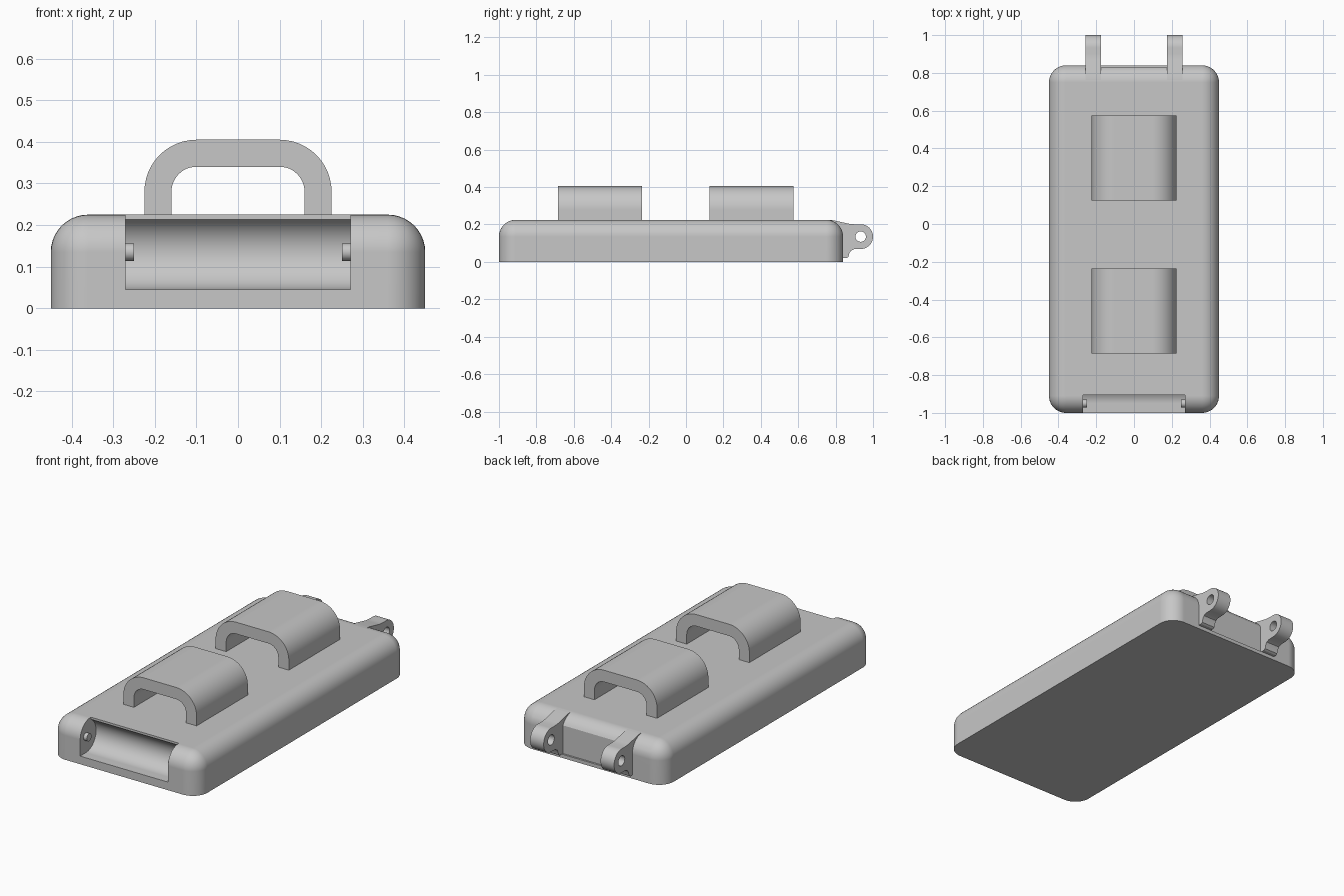
import bpy, bmesh, math

old = bpy.data.objects.get("Cube")
if old:
    bpy.data.objects.remove(old, do_unlink=True)

grey = bpy.data.materials.new("plain_grey")
grey.use_nodes = True
grey.diffuse_color = (0.57, 0.57, 0.57, 1)
grey.node_tree.nodes["Principled BSDF"].inputs["Base Color"].default_value = grey.diffuse_color


def link(name, bm):
    bmesh.ops.recalc_face_normals(bm, faces=bm.faces)
    mesh = bpy.data.meshes.new(name)
    bm.to_mesh(mesh)
    bm.free()
    mesh.materials.append(grey)
    obj = bpy.data.objects.new(name, mesh)
    bpy.context.collection.objects.link(obj)
    return obj


def prism(name, profile, axis, start, end):
    """Extrude a profile along x (profile is y, z) or y (profile is x, z)."""
    bm = bmesh.new()
    place = (lambda a, b: (start, a, b)) if axis == "x" else (lambda a, b: (a, start, b))
    face = bm.faces.new([bm.verts.new(place(a, b)) for a, b in profile])
    out = bmesh.ops.extrude_face_region(bm, geom=[face])
    moved = [v for v in out["geom"] if isinstance(v, bmesh.types.BMVert)]
    step = (end - start, 0, 0) if axis == "x" else (0, end - start, 0)
    bmesh.ops.translate(bm, verts=moved, vec=step)
    return link(name, bm)


def arc(cx, cy, r, a0, a1, n):
    angles = [math.radians(a0 + (a1 - a0) * i / n) for i in range(n + 1)]
    return [(cx + r * math.cos(a), cy + r * math.sin(a)) for a in angles]


def activate(obj):
    bpy.ops.object.select_all(action="DESELECT")
    obj.select_set(True)
    bpy.context.view_layer.objects.active = obj


def cut(obj, cutter):
    mod = obj.modifiers.new("cut", "BOOLEAN")
    mod.operation = "DIFFERENCE"
    mod.solver = "EXACT"
    mod.object = cutter
    activate(obj)
    bpy.ops.object.modifier_apply(modifier=mod.name)
    bpy.data.objects.remove(cutter, do_unlink=True)


def smooth(obj):
    activate(obj)
    bpy.ops.object.shade_smooth_by_angle(angle=math.radians(30))
    obj.modifiers.new("normals", "WEIGHTED_NORMAL").keep_sharp = True


# Body: slab with every edge rounded except around the flat underside
W, FRONT, BACK, H, R = 0.45, -1.0, 0.84, 0.225, 0.09
bm = bmesh.new()
bmesh.ops.create_cube(bm, size=1)
for v in bm.verts:
    v.co = (v.co.x * 2 * W, v.co.y * (BACK - FRONT) + (BACK + FRONT) / 2, (v.co.z + 0.5) * H)
edges = [e for e in bm.edges if max(v.co.z for v in e.verts) > H / 2]
bmesh.ops.bevel(bm, geom=edges, offset=R, segments=10, profile=0.5, affect="EDGES")
body = link("body", bm)

# Front socket: rounded trough, open at the front and top
trough = [(-1.05, 0.045)] + arc(-0.95, 0.135, 0.09, -90, 60, 24) + [(-0.905, 0.3), (-1.05, 0.3)]
cut(body, prism("trough_cutter", trough, "x", -0.27, 0.27))

# Shallow flat recess across the back, between the lugs
recess = [(0.83, 0.02), (0.9, 0.02), (0.9, 0.3), (0.83, 0.3)]
cut(body, prism("recess_cutter", recess, "x", -0.22, 0.22))
smooth(body)

# Two wide handles on top
handle = ([(0.225, 0.22)] + arc(0.1, 0.28, 0.125, 0, 90, 12)
          + arc(-0.1, 0.28, 0.125, 90, 180, 12) + [(-0.225, 0.22), (-0.16, 0.22)]
          + arc(-0.1, 0.28, 0.06, 180, 90, 12) + arc(0.1, 0.28, 0.06, 90, 0, 12)
          + [(0.16, 0.22)])
for name, y in (("front_handle", -0.685), ("back_handle", 0.125)):
    smooth(prism(name, handle, "y", y, y + 0.45))

# Hinge lugs at the back and matching pins in the front socket
lug = ([(0.75, 0.02), (0.858, 0.02), (0.868, 0.026), (0.873, 0.045), (0.882, 0.06), (0.9, 0.068)]
       + arc(0.934, 0.135, 0.066, -90, 90, 20)
       + [(0.9, 0.201), (0.87, 0.204), (0.78, 0.224), (0.75, 0.224)])
for side, s in (("left", 1), ("right", -1)):
    part = prism(side + "_lug", lug, "x", s * 0.175, s * 0.258)
    hole = arc(0.934, 0.135, 0.028, 0, 345, 23)
    cut(part, prism("hole_cutter", hole, "x", s * 0.1, s * 0.35))
    smooth(part)
    pin = arc(-0.95, 0.135, 0.021, 0, 345, 23)
    smooth(prism(side + "_pin", pin, "x", s * 0.25, s * 0.28))
